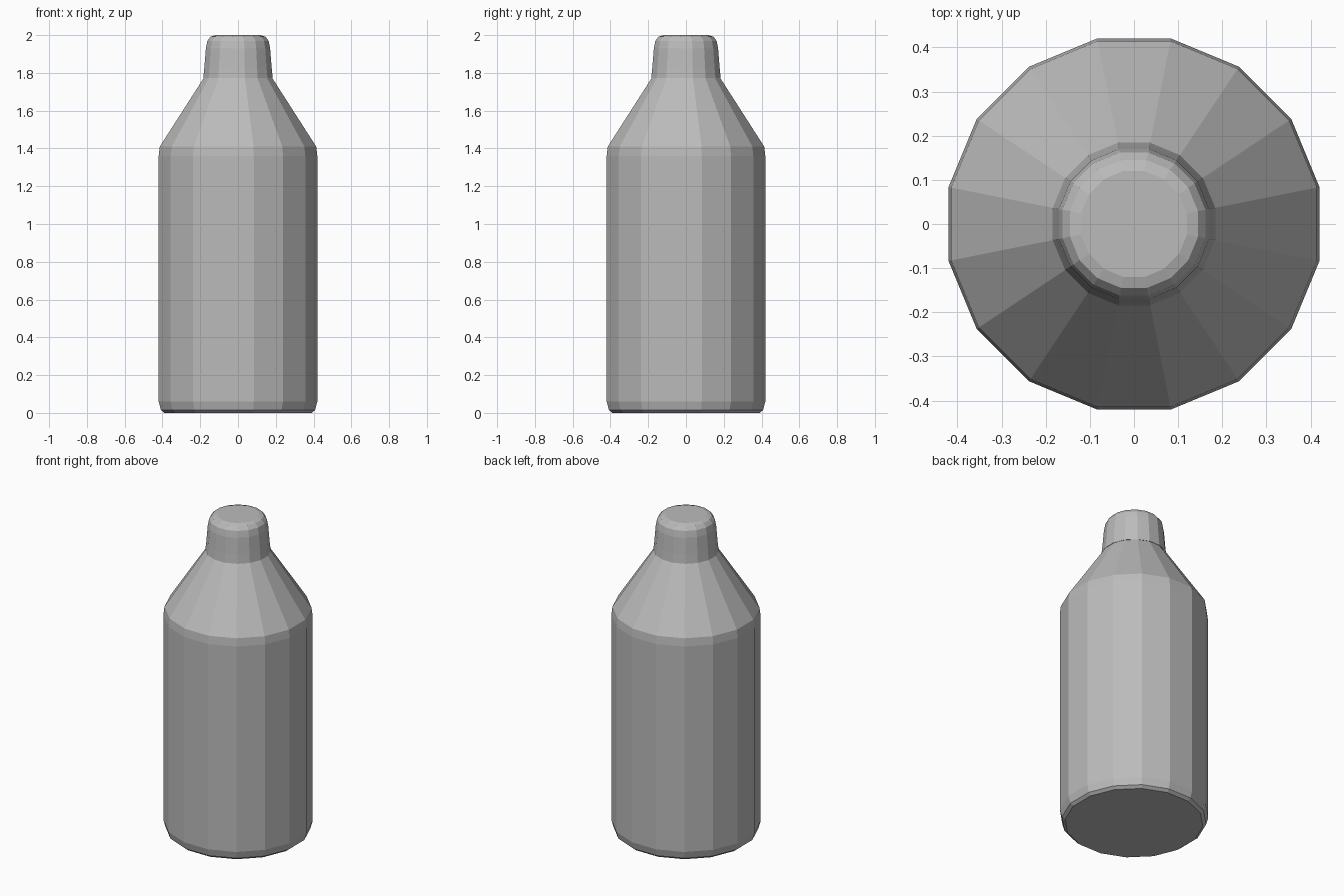
import bpy, bmesh, math

SIDES = 16
FLAT = 1 / math.cos(math.pi / SIDES)  # profile radii are measured to the flats

cube = bpy.data.objects.get("Cube")
if cube:
    bpy.data.objects.remove(cube, do_unlink=True)

grey = bpy.data.materials.new("plain grey")
grey.use_nodes = True
colour = (0.5, 0.5, 0.5, 1)
grey.diffuse_color = colour
grey.node_tree.nodes["Principled BSDF"].inputs["Base Color"].default_value = colour


def lathe(name, profile):
    """Closed, flat-shaded solid turned from (radius, height) pairs."""
    bm = bmesh.new()
    rings = []
    for r, z in profile:
        ring = []
        for i in range(SIDES):
            a = 2 * math.pi * (i + 0.5) / SIDES
            ring.append(bm.verts.new((r * FLAT * math.cos(a), r * FLAT * math.sin(a), z)))
        rings.append(ring)
    for low, high in zip(rings, rings[1:]):
        for i in range(SIDES):
            j = (i + 1) % SIDES
            bm.faces.new((low[i], low[j], high[j], high[i]))
    bm.faces.new(rings[0][::-1])
    bm.faces.new(rings[-1])
    mesh = bpy.data.meshes.new(name)
    bm.to_mesh(mesh)
    bm.free()
    mesh.materials.append(grey)
    obj = bpy.data.objects.new(name, mesh)
    bpy.context.collection.objects.link(obj)
    return obj


# Bottle: chamfered foot, straight wall, softened shoulder and sloping neck
lathe("bottle_body", [(0.39, 0), (0.408, 0.015), (0.42, 0.06), (0.42, 1.36),
                      (0.414, 1.41), (0.18, 1.775)])

# Cap: slightly tapered with a rounded upper rim
lathe("bottle_cap", [(0.184, 1.772), (0.178, 1.83), (0.17, 1.93), (0.162, 1.97),
                     (0.145, 1.992), (0.12, 2.0)])
